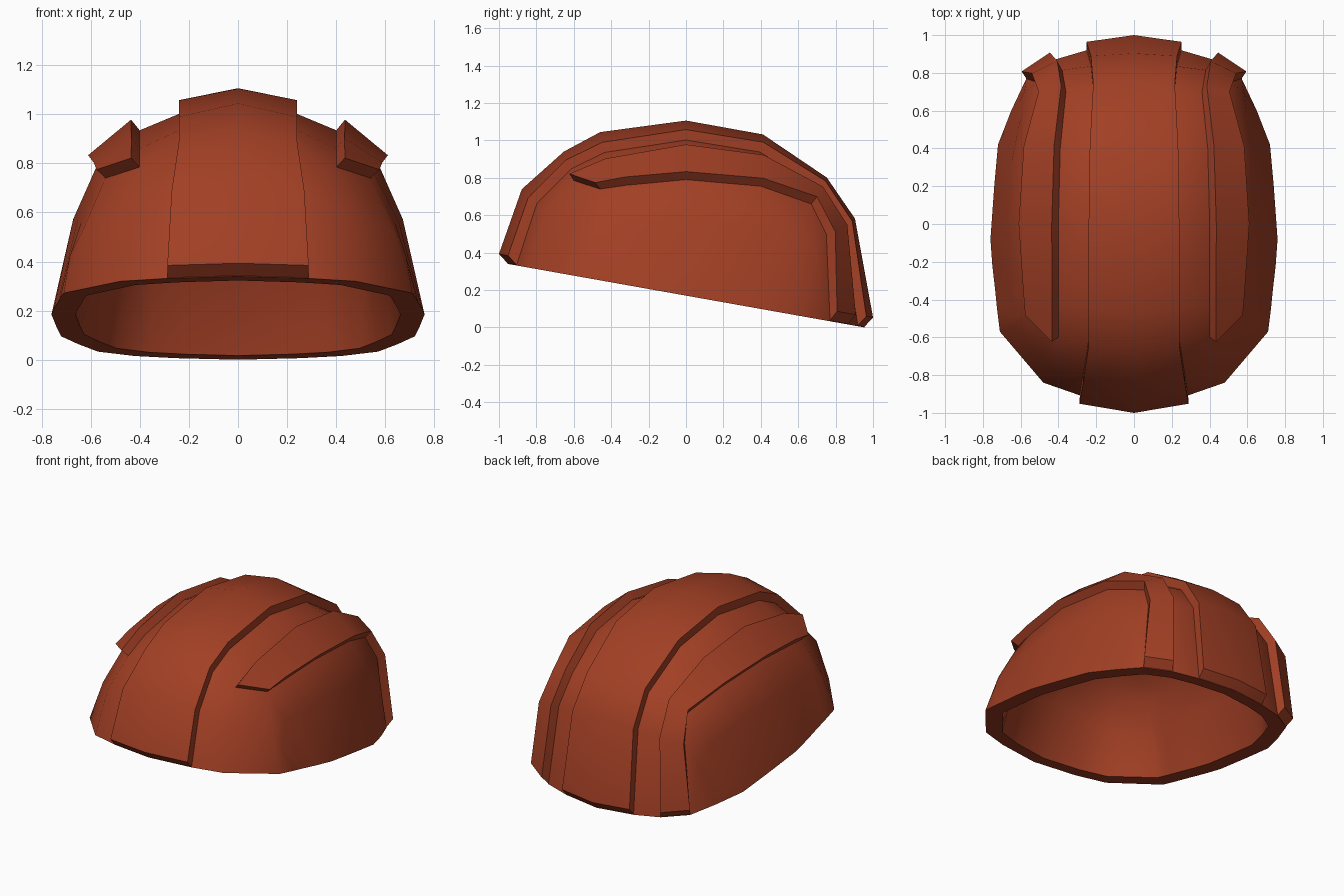
import bpy, bmesh, math
from mathutils import Vector

cube = bpy.data.objects.get("Cube")
if cube:
    bpy.data.objects.remove(cube, do_unlink=True)

rust = bpy.data.materials.new("rust_red")
rust.use_nodes = True
COLOUR = (0.36, 0.05, 0.018, 1)
rust.diffuse_color = COLOUR
rust.node_tree.nodes["Principled BSDF"].inputs["Base Color"].default_value = COLOUR

# Guide curves from the front rim over the top to the back rim
CROWN = [(-.955, 0), (-.83, .71), (-.62, .895), (-.445, .99), (0, 1.05),
         (.39, .98), (.715, .76), (.85, .565), (.955, 0)]            # y, z
RIDGE = [(.48, -.84, 0), (.45, -.75, .60), (.40, -.60, .785), (.40, -.42, .86),
         (.40, 0, .935), (.39, .4, .88), (.36, .70, .715), (.38, .815, .535),
         (.42, .87, 0)]                                              # x, y, z
SHOULDER = [(.71, -.57, 0), (.635, -.535, .52), (.54, -.46, .74), (.555, -.32, .76),
            (.575, 0, .79), (.55, .4, .755), (.48, .67, .66), (.515, .75, .5),
            (.57, .77, 0)]
SIDE_RIM = [(.71, -.57), (.725, -.45), (.735, -.35), (.75, -.22), (.76, -.08),
            (.74, .2), (.72, .42), (.65, .6), (.57, .77)]            # x, y
LAST = len(CROWN) - 1
RIM_CENTRE = Vector((0, 0, .17))


def rim_z(y):
    """Height of the slanted opening."""
    return RIM_CENTRE.z - .178 * y


def point(c, i):
    """Point of the outer surface in column c (0 middle, 5 side rim), station i."""
    k = abs(c)
    crown = Vector((0, *CROWN[i]))
    ridge, shoulder = Vector(RIDGE[i]), Vector(SHOULDER[i])
    rim = Vector((*SIDE_RIM[i], rim_z(SIDE_RIM[i][1])))
    if k == 1:
        p = ridge.lerp(crown, .58)
        p.x = ridge.x * .6
    elif k == 4:
        p = shoulder.lerp(rim, .36)
        p.x += .03 * min(1, i * (LAST - i) / 12)
    else:
        p = {0: crown, 2: ridge, 3: shoulder, 5: rim}[k]
    if i in (0, LAST):
        p = shoulder if k == 4 else p
        p.z = rim_z(p.y)
    if c < 0:
        p.x = -p.x
    return p


def raised(c, i):
    """Surface point pushed out square to its strip; rim ends also lift upwards."""
    low, high = (-1, 1) if abs(c) < 2 else (2, 3) if c > 0 else (-3, -2)
    across = point(high, i) - point(low, i)
    along = point(c, min(i + 1, LAST)) - point(c, max(i - 1, 0))
    n = across.cross(along).normalized()
    if i in (0, LAST):
        flat = Vector((n.x, n.y, 0)).normalized()
        return point(c, i) + flat * .045 + Vector((0, 0, .053))
    return point(c, i) + n * .056


def shell(name, columns, stations, outer, inner, angle):
    """Closed solid between two grids of points."""
    bm = bmesh.new()
    layers = [[[bm.verts.new(f(c, i)) for i in stations] for c in columns]
              for f in (outer, inner)]
    rows, cols = len(columns), len(stations)
    for g in layers:
        for a in range(rows - 1):
            for b in range(cols - 1):
                bm.faces.new((g[a][b], g[a + 1][b], g[a + 1][b + 1], g[a][b + 1]))
    # Walls joining the two grids along their border
    border = ([(a, 0) for a in range(rows)]
              + [(rows - 1, b) for b in range(1, cols)]
              + [(a, cols - 1) for a in range(rows - 2, -1, -1)]
              + [(0, b) for b in range(cols - 2, 0, -1)])
    top, low = layers
    for (a, b), (d, e) in zip(border, border[1:] + border[:1]):
        bm.faces.new((top[a][b], top[d][e], low[d][e], low[a][b]))
    bmesh.ops.remove_doubles(bm, verts=bm.verts, dist=.0005)
    bmesh.ops.recalc_face_normals(bm, faces=bm.faces)
    mesh = bpy.data.meshes.new(name)
    bm.to_mesh(mesh)
    bm.free()
    mesh.materials.append(rust)
    obj = bpy.data.objects.new(name, mesh)
    bpy.context.collection.objects.link(obj)
    bpy.ops.object.select_all(action='DESELECT')
    obj.select_set(True)
    bpy.context.view_layer.objects.active = obj
    bpy.ops.object.shade_smooth_by_angle(angle=math.radians(angle))


def lining(c, i):
    p = point(c, i) - RIM_CENTRE
    return RIM_CENTRE + Vector((p.x * .87, p.y * .9, p.z * .9))


def footing(c, i):
    return point(c, i).lerp(RIM_CENTRE, .004)


# Hollow dome with a slanted opening
shell("helmet_dome", range(-5, 6), range(LAST + 1), point, lining, 50)
# Wide raised band over the middle
shell("centre_band", range(-1, 2), range(LAST + 1), raised, footing, 42)
# Raised ridges, ending short of the front
shell("left_ridge", range(2, 4), range(2, LAST + 1), raised, footing, 42)
shell("right_ridge", range(-3, -1), range(2, LAST + 1), raised, footing, 42)
